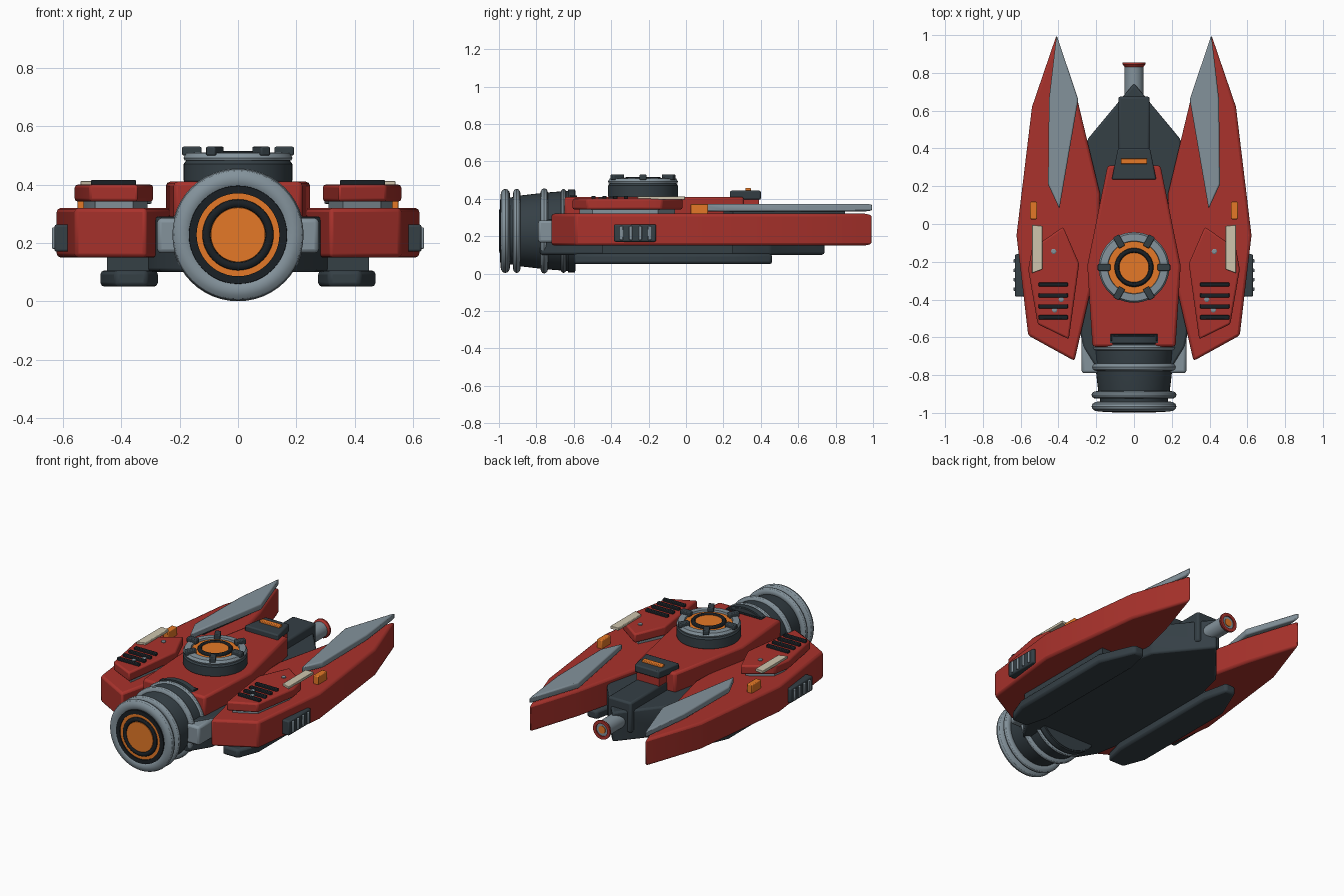
import bpy, bmesh, math
from mathutils import Matrix, Vector

if "Cube" in bpy.data.objects:
    bpy.data.objects.remove(bpy.data.objects["Cube"])

COLORS = {"red": (0.40, 0.032, 0.025), "steel": (0.23, 0.29, 0.33), "dark": (0.035, 0.05, 0.06),
          "black": (0.01, 0.014, 0.018), "orange": (0.78, 0.19, 0.02), "cream": (0.62, 0.56, 0.42)}
MATS = {}
for key, c in COLORS.items():
    MATS[key] = bpy.data.materials.new(key)
    MATS[key].diffuse_color = (*c, 1)


def finish(name, bm, mat, bevel=0, mirror=False):
    bmesh.ops.recalc_face_normals(bm, faces=bm.faces[:])
    me = bpy.data.meshes.new(name)
    bm.to_mesh(me)
    bm.free()
    me.materials.append(MATS[mat])
    ob = bpy.data.objects.new(name, me)
    bpy.context.collection.objects.link(ob)
    bpy.ops.object.select_all(action='DESELECT')
    ob.select_set(True)
    bpy.context.view_layer.objects.active = ob
    bpy.ops.object.shade_smooth_by_angle(angle=math.radians(30))
    if bevel:
        b = ob.modifiers.new("bevel", 'BEVEL')
        b.width, b.segments, b.limit_method = bevel, 2, 'ANGLE'
        b.angle_limit = math.radians(25)
    if mirror:
        ob.modifiers.new("mirror", 'MIRROR')
    return ob


def prism(name, pts, z0, z1, mat, bevel=0.01, mirror=False):
    """Extrude a plan outline upwards."""
    bm = bmesh.new()
    face = bm.faces.new([bm.verts.new((x, y, z0)) for x, y in pts])
    ext = bmesh.ops.extrude_face_region(bm, geom=[face])
    top = [v for v in ext["geom"] if isinstance(v, bmesh.types.BMVert)]
    bmesh.ops.translate(bm, vec=(0, 0, z1 - z0), verts=top)
    if face.is_valid and len(bm.faces) == len(pts) + 1:
        bm.faces.new([v for v in face.verts])
    return finish(name, bm, mat, bevel, mirror)


def sym(half):
    """Complete a half outline (front to back, x > 0) across x = 0."""
    return half + [(-x, y) for x, y in reversed(half) if x > 0]


def box(name, x, y, z, mat, bevel=0.005, mirror=False):
    pts = [(x[0], y[0]), (x[1], y[0]), (x[1], y[1]), (x[0], y[1])]
    return prism(name, pts, z[0], z[1], mat, bevel, mirror)


def lathe(name, prof, mat, centre, along_y=False, closed=False, mirror=False, n=48):
    """Revolve (radius, height) points about z, or about y."""
    bm = bmesh.new()
    rings = [[bm.verts.new((r * math.cos(2 * math.pi * i / n), r * math.sin(2 * math.pi * i / n), h))
              for i in range(n)] for r, h in prof]
    pairs = list(zip(rings, rings[1:])) + ([(rings[-1], rings[0])] if closed else [])
    for a, b in pairs:
        for i in range(n):
            j = (i + 1) % n
            bm.faces.new((a[i], a[j], b[j], b[i]))
    if not closed:
        bm.faces.new(rings[0])
        bm.faces.new(rings[-1])
    rot = Matrix.Rotation(math.radians(-90), 4, 'X') if along_y else Matrix()
    bm.transform(Matrix.Translation(Vector(centre)) @ rot)
    return finish(name, bm, mat, 0, mirror)


def hoop(r, h, a, b, k=12):
    """Closed oval cross-section for a ring."""
    return [(r + a * math.cos(2 * math.pi * i / k), h + b * math.sin(2 * math.pi * i / k)) for i in range(k)]


# Hull: side wings, belly, spine and skids
prism("side_wing", [(0.41, 1.0), (0.54, 0.62), (0.622, -0.06), (0.56, -0.59), (0.315, -0.725),
                    (0.19, -0.18), (0.18, 0.16), (0.30, 0.66)], 0.15, 0.32, "red", 0.014, True)
prism("belly", sym([(0, 0.745), (0.245, 0.45), (0.335, 0.05), (0.335, -0.3), (0.27, -0.65), (0.19, -0.78)]),
      0.10, 0.29, "dark", 0.012)
prism("spine", sym([(0.14, 0.31), (0.247, -0.22), (0.22, -0.65)]), 0.28, 0.41, "red", 0.014)
prism("skid", [(0.31, 0.46), (0.38, 0.46), (0.472, 0.24), (0.472, -0.46), (0.42, -0.6), (0.31, -0.6), (0.275, -0.46),
               (0.275, 0.3)], 0.05, 0.106, "dark", 0.014, True)
box("skid_mount", (0.30, 0.45), (-0.45, 0.25), (0.09, 0.16), "dark", 0, True)

# Wing tops: blades, pods, vents and markers
prism("blade", [(0.41, 1.0), (0.45, 0.66), (0.455, 0.21), (0.395, 0.08), (0.295, 0.66)],
      0.333, 0.373, "steel", 0.008, True)
prism("blade_mount", [(0.40, 0.85), (0.43, 0.6), (0.43, 0.25), (0.39, 0.2), (0.33, 0.6)], 0.31, 0.34, "dark", 0, True)
prism("pod", [(0.375, -0.015), (0.54, -0.13), (0.56, -0.24), (0.51, -0.53), (0.345, -0.61), (0.29, -0.21)],
      0.342, 0.40, "red", 0.01, True)
prism("pod_base", [(0.38, -0.06), (0.52, -0.15), (0.53, -0.24), (0.49, -0.50), (0.36, -0.57), (0.31, -0.21)],
      0.31, 0.35, "steel", 0, True)
prism("light_panel", [(0.485, -0.01), (0.54, -0.005), (0.54, -0.26), (0.485, -0.24)], 0.395, 0.413, "cream", 0.003, True)
box("marker", (0.513, 0.55), (0.025, 0.118), (0.315, 0.373), "orange", 0.005, True)
for i in range(4):
    y = -0.32 - 0.058 * i
    box("vent_bar", (0.35, 0.505), (y - 0.011, y + 0.011), (0.39, 0.416), "black", 0.004, True)
for x, y in ((0.425, -0.145), (0.385, -0.40), (0.42, -0.455)):
    lathe("bolt", [(0.014, 0.39), (0.014, 0.405), (0.009, 0.408)], "steel", (x, y, 0), mirror=True, n=12)

# Side grilles
box("side_grille", (0.57, 0.63), (-0.385, -0.16), (0.17, 0.263), "dark", 0.008, True)
for i in range(4):
    y = -0.345 + 0.05 * i
    box("grille_rib", (0.615, 0.638), (y - 0.009, y + 0.009), (0.18, 0.253), "steel", 0.004, True)

# Turret
T = (0, -0.23, 0)
lathe("turret_base", [(0.178, 0.40), (0.187, 0.415), (0.187, 0.47), (0.178, 0.482)], "dark", T)
lathe("turret_ring", [(0.183, 0.482), (0.187, 0.492), (0.178, 0.508), (0.14, 0.51), (0.134, 0.482)],
      "steel", T, closed=True)
lathe("turret_disc", [(0.138, 0.47), (0.138, 0.498)], "orange", T)
lathe("turret_inner_ring", hoop(0.09, 0.502, 0.013, 0.013), "black", T, closed=True)
lathe("turret_core", [(0.08, 0.49), (0.078, 0.506)], "orange", T)
for i in range(6):
    lug = box("turret_lug", (0.125, 0.192), (-0.018, 0.018), (0.50, 0.53), "dark", 0.005)
    lug.matrix_world = Matrix.Translation(T) @ Matrix.Rotation(math.radians(60 * i), 4, 'Z')

# Hatch and rear cannon
prism("hatch", sym([(0.085, 0.40), (0.118, 0.235)]), 0.395, 0.443, "dark", 0.008)
box("hatch_neck", (-0.08, 0.08), (0.28, 0.39), (0.27, 0.40), "red", 0.004)
box("hatch_light", (-0.07, 0.07), (0.317, 0.347), (0.43, 0.457), "orange", 0.004)
box("cannon_housing", (-0.083, 0.083), (0.28, 0.675), (0.15, 0.345), "dark", 0.012)
C = (0, 0, 0.22)
lathe("cannon_barrel", [(0.05, 0.6), (0.05, 0.835)], "steel", C, True, n=32)
lathe("cannon_rim", [(0.05, 0.832), (0.06, 0.845), (0.06, 0.855), (0.04, 0.855), (0.04, 0.832)], "red", C, True, True, n=32)
lathe("cannon_muzzle", [(0.042, 0.82), (0.042, 0.848)], "steel", C, True, n=32)
lathe("cannon_core", [(0.024, 0.83), (0.024, 0.852)], "orange", C, True, n=24)

# Main engine
E = (0, 0, 0.228)
lathe("engine_body", [(0.18, -0.975), (0.18, -0.93), (0.19, -0.88), (0.205, -0.75), (0.215, -0.62), (0.215, -0.59)],
      "dark", E, True)
lathe("engine_front_ring", hoop(0.19, -0.966, 0.035, 0.026), "steel", E, True, True)
for y, r in ((-0.905, 0.2), (-0.758, 0.203)):
    lathe("engine_band", hoop(r, y, 0.025, 0.02), "steel", E, True, True)
lathe("engine_collar", hoop(0.205, -0.655, 0.02, 0.015), "steel", E, True, True)
lathe("engine_rear_collar", [(0.2, -0.635), (0.222, -0.63), (0.222, -0.595), (0.2, -0.59)], "dark", E, True, True)
lathe("engine_inner_ring", [(0.17, -0.97), (0.168, -0.994), (0.142, -0.994), (0.142, -0.97)], "black", E, True, True)
lathe("engine_glow", [(0.145, -0.988), (0.145, -0.96)], "orange", E, True)
lathe("engine_dark_ring", hoop(0.108, -0.988, 0.014, 0.011), "black", E, True, True)
lathe("engine_core", [(0.093, -0.994), (0.095, -0.97)], "orange", E, True)
box("engine_bracket", (0.17, 0.277), (-0.79, -0.60), (0.165, 0.285), "steel", 0.014, True)
box("spine_rear_vent", (-0.125, 0.125), (-0.62, -0.582), (0.40, 0.418), "black", 0.004)

for m in bpy.data.materials:
    if m.users and not m.is_grease_pencil:
        m.use_nodes = True
        m.node_tree.nodes["Principled BSDF"].inputs["Base Color"].default_value = m.diffuse_color
